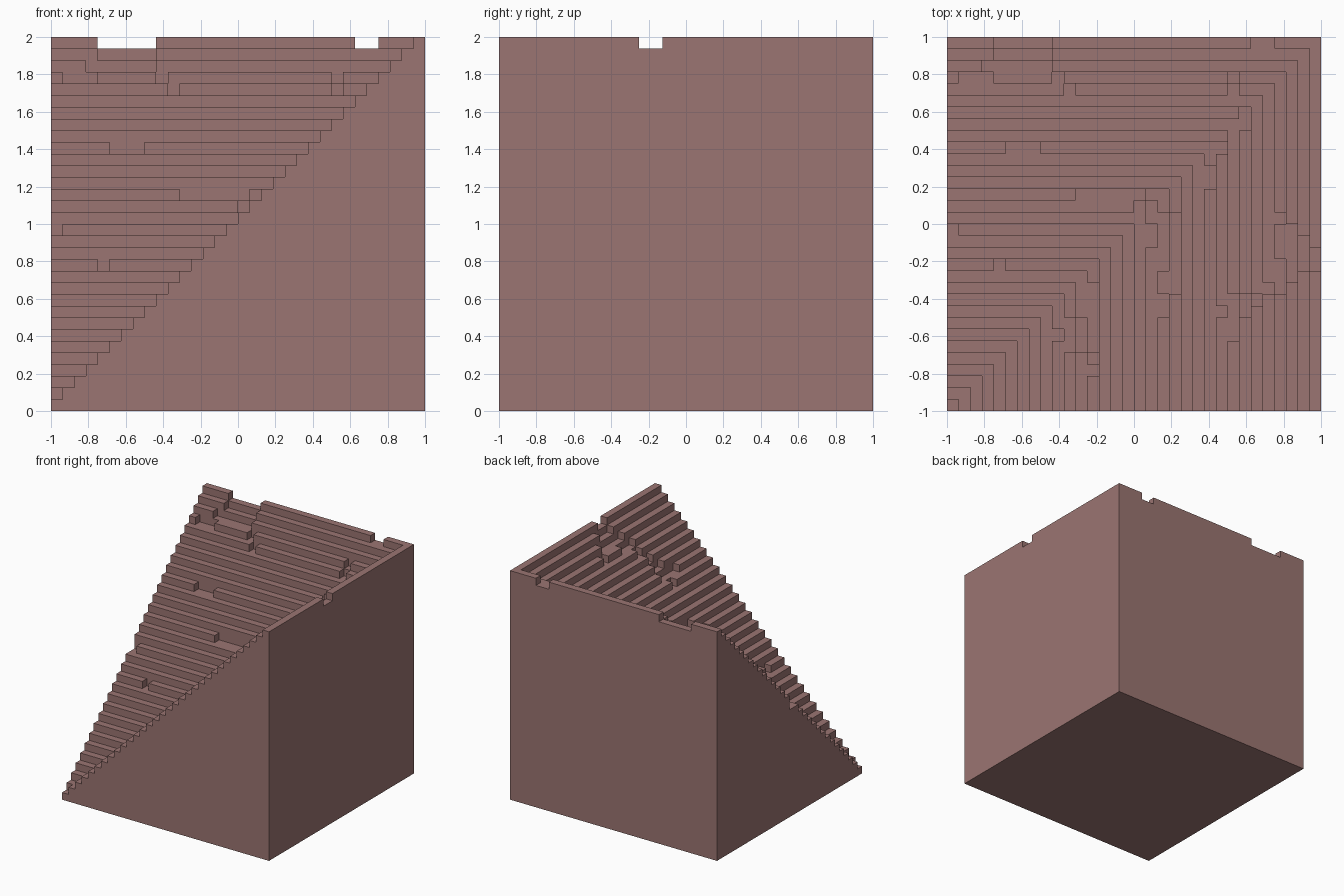
import bpy, bmesh
from mathutils import Vector

cube = bpy.data.objects.get("Cube")
if cube:
    bpy.data.objects.remove(cube, do_unlink=True)

N = 32
S = 2.0 / N

# Notches one step deep: (step number, first cell, last cell)
ROW_NOTCHES = [  # steps running along x, rising towards the back
    (31, 4, 8), (31, 26, 27), (30, 4, 8), (29, 3, 8),
    (28, 1, 3), (28, 9, 9), (28, 24, 24), (27, 10, 10), (27, 24, 24),
    (22, 5, 7), (18, 11, 16), (17, 16, 16), (15, 0, 0), (12, 4, 4),
]
COLUMN_NOTCHES = [  # steps running along y, rising towards +x
    (31, 12, 13), (30, 12, 14), (29, 11, 15), (28, 16, 16), (28, 10, 12),
    (27, 10, 10), (26, 9, 9), (25, 24, 25), (25, 8, 9), (24, 6, 9),
    (23, 22, 22), (23, 8, 8), (22, 19, 20), (19, 10, 16), (18, 12, 16),
    (18, 8, 9), (17, 14, 15), (12, 8, 10), (12, 5, 7), (12, 3, 3),
    (11, 5, 7), (10, 5, 7), (9, 6, 6),
]

# Stepped height field: an L-shaped step for every level
height = {(i, j): max(i, j) + 1 for i in range(N) for j in range(N)}
for j, a, b in ROW_NOTCHES:
    for i in range(a, b + 1):
        height[i, j] = j
for i, a, b in COLUMN_NOTCHES:
    for j in range(a, b + 1):
        height[i, j] = i


def solid(i, j, k):
    return 0 <= k < height.get((i, j), 0)


# Outer skin of the stepped block
bm = bmesh.new()
verts = {}


def corner(p):
    if p not in verts:
        verts[p] = bm.verts.new((p[0] * S - 1, p[1] * S - 1, p[2] * S))
    return verts[p]


for (i, j), h in height.items():
    for k in range(h):
        for axis in range(3):
            u, v = (axis + 1) % 3, (axis + 2) % 3
            for side in (0, 1):
                near = [i, j, k]
                near[axis] += 2 * side - 1
                if solid(*near):
                    continue
                loop = []
                for du, dv in ((0, 0), (1, 0), (1, 1), (0, 1)):
                    p = [i, j, k]
                    p[axis] += side
                    p[u] += du
                    p[v] += dv
                    loop.append(corner(tuple(p)))
                bm.faces.new(loop if side else loop[::-1])

# Merge the flat areas into clean faces
bmesh.ops.dissolve_limit(bm, angle_limit=0.01, verts=bm.verts[:], edges=bm.edges[:])

mesh = bpy.data.meshes.new("stepped_corner_block")
bm.to_mesh(mesh)
bm.free()
block = bpy.data.objects.new("stepped_corner_block", mesh)
bpy.context.collection.objects.link(block)

# Dusty red-brown material
colour = (0.328, 0.178, 0.168, 1.0)
mat = bpy.data.materials.new("dusty red brown")
mat.use_nodes = True
mat.diffuse_color = colour
bsdf = next(n for n in mat.node_tree.nodes if n.type == 'BSDF_PRINCIPLED')
bsdf.inputs["Base Color"].default_value = colour
mesh.materials.append(mat)
